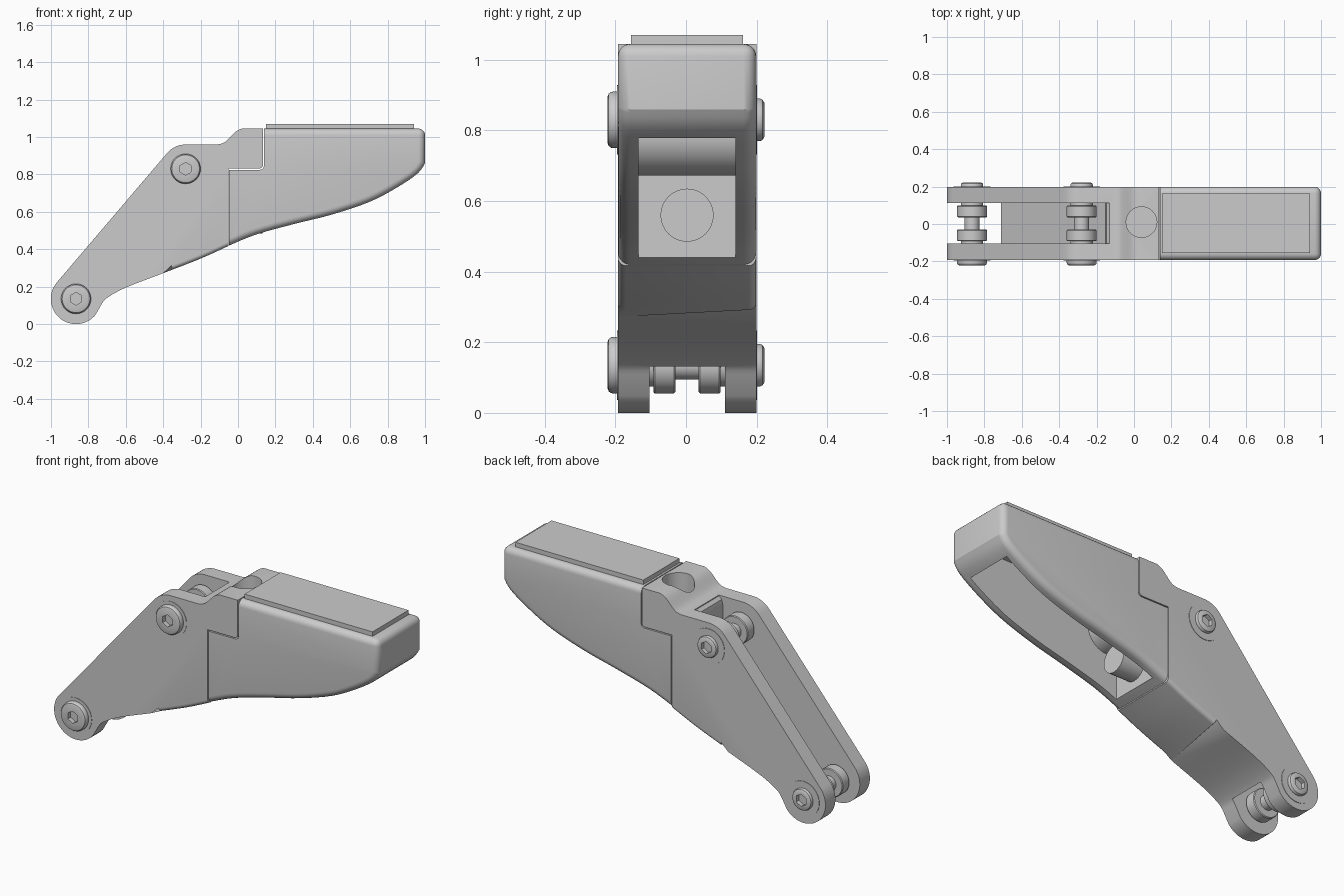
import bpy, bmesh
from math import sin, cos, pi, radians
from mathutils import Vector, Matrix

if "Cube" in bpy.data.objects:
    bpy.data.objects.remove(bpy.data.objects["Cube"])

Y0, Y1, YC = -0.193, 0.199, 0.003


def finish(name, bm):
    bmesh.ops.recalc_face_normals(bm, faces=bm.faces)
    me = bpy.data.meshes.new(name)
    bm.to_mesh(me)
    bm.free()
    ob = bpy.data.objects.new(name, me)
    bpy.context.collection.objects.link(ob)
    return ob


def arc(cx, cz, r, a0, a1, n=24):
    angs = [radians(a0 + (a1 - a0) * i / n) for i in range(n + 1)]
    return [(cx + r * cos(a), cz + r * sin(a)) for a in angs]


def spline(pts, n=4):
    """Smooth curve through the points (Catmull-Rom)."""
    p = [Vector(q) for q in [pts[0]] + pts + [pts[-1]]]
    out = []
    for i in range(1, len(p) - 2):
        a, b, c, d = p[i - 1:i + 3]
        for k in range(n):
            t = k / n
            v = 0.5 * (2 * b + (c - a) * t + (2 * a - 5 * b + 4 * c - d) * t * t
                       + (3 * b - a - 3 * c + d) * t ** 3)
            out.append((v.x, v.y))
    return out + [tuple(pts[-1])]


def extrude(name, prof, y0, y1, pick=None, width=0.03):
    """Extrude an x-z profile along y; round the edges chosen by pick(mid, is_cap)."""
    bm = bmesh.new()
    f = bm.faces.new([bm.verts.new((x, y0, z)) for x, z in prof])
    r = bmesh.ops.extrude_face_region(bm, geom=[f])
    bmesh.ops.translate(bm, vec=(0, y1 - y0, 0),
                        verts=[v for v in r['geom'] if isinstance(v, bmesh.types.BMVert)])
    bmesh.ops.recalc_face_normals(bm, faces=bm.faces)
    if pick:
        edges = []
        for e in bm.edges:
            a, b = (v.co for v in e.verts)
            if pick((a + b) / 2, abs(a.y - b.y) < 1e-5):
                edges.append(e)
        bmesh.ops.bevel(bm, geom=edges, offset=width, segments=5, profile=0.5,
                        affect='EDGES', clamp_overlap=False)
    return finish(name, bm)


def cylinder(name, r, length, loc, axis='Z', n=48):
    bm = bmesh.new()
    rot = {'Z': Matrix(), 'X': Matrix.Rotation(pi / 2, 4, 'Y'),
           'Y': Matrix.Rotation(pi / 2, 4, 'X')}[axis]
    bmesh.ops.create_cone(bm, cap_ends=True, segments=n, radius1=r, radius2=r,
                          depth=length, matrix=Matrix.Translation(loc) @ rot)
    return finish(name, bm)


def lathe_y(name, prof, cx, cz, n=48):
    """Revolve (radius, y) points around a y axis, capping both ends."""
    bm = bmesh.new()
    rings = [[bm.verts.new((cx + r * cos(2 * pi * i / n), y, cz + r * sin(2 * pi * i / n)))
              for i in range(n)] for r, y in prof]
    for a, b in zip(rings, rings[1:]):
        for i in range(n):
            j = (i + 1) % n
            bm.faces.new((a[i], a[j], b[j], b[i]))
    bm.faces.new(rings[0])
    bm.faces.new(rings[-1])
    return finish(name, bm)


def activate(ob):
    bpy.ops.object.select_all(action='DESELECT')
    ob.select_set(True)
    bpy.context.view_layer.objects.active = ob


def cut(ob, cutter):
    m = ob.modifiers.new("cut", 'BOOLEAN')
    m.operation, m.solver, m.object = 'DIFFERENCE', 'EXACT', cutter
    activate(ob)
    bpy.ops.object.modifier_apply(modifier=m.name)
    bpy.data.objects.remove(cutter)


def smooth(ob):
    activate(ob)
    bpy.ops.object.shade_smooth_by_angle(angle=radians(30))


# lever arm: side plates joined by a web, with slot and adjuster hole
low, high = (-0.866, 0.135), (-0.28, 0.83)
arm_prof = (spline([(-0.052, 0.417), (-0.2, 0.35), (-0.4, 0.272), (-0.6, 0.195), (-0.7, 0.14), (-0.73, 0.105)])
            + arc(*low, 0.135, -40, -220, 32)
            + arc(*high, 0.13, 140, 90, 12)
            + spline([(-0.11, 0.96), (-0.07, 0.973), (-0.015, 1.027), (0.02, 1.045)])
            + [(0.133, 1.045)]
            + arc(0.113, 0.851, 0.02, 0, -90, 6)
            + [(-0.052, 0.831)])
arm = extrude("lever_arm", arm_prof, Y0, Y1,
              lambda m, cap: cap and -0.68 < m.x < -0.0521 and m.z < 0.58 and m.z < 0.45 + 0.45 * m.x, 0.022)
slot = [(-1.1, -0.1), (-0.71, -0.1), (-0.71, 0.14), (-0.155, 0.83), (-0.155, 0.91),
        (-0.148, 0.94), (-0.13, 0.955), (-0.13, 1.2), (-1.1, 1.2)]
cut(arm, extrude("slot_cutter", slot, -0.104, 0.111))
cut(arm, cylinder("hole_cutter", 0.082, 0.5, (0.04, 0.01, 1.09)))
smooth(arm)

# rest block: rounded shell, hollow from below
pad_prof = ([(-0.048, 0.825)]
            + [(-0.048, 0.42)]
            + spline([(-0.048, 0.42), (0.1, 0.48), (0.3, 0.535), (0.5, 0.585), (0.7, 0.652),
                      (0.85, 0.73), (0.96, 0.805), (1.0, 0.86)])[1:]
            + [(1.0, 1.045), (0.138, 1.045)]
            + arc(0.118, 0.845, 0.02, 0, -90, 6))


def pad_edges(m, cap):
    if cap:
        return not (m.x < 0.1381 and m.z > 0.6)
    return m.x > 0.999 and m.z > 1.04


pad = extrude("rest_block", pad_prof, Y0, Y1, pad_edges, 0.035)
cavity = ([(0.0, 0.2), (0.0, 0.672)] + arc(0.06, 0.792, 0.12, -90, 0, 10)
          + [(0.18, 0.96), (0.90, 0.96), (0.925, 0.8), (0.925, 0.2)])
cut(pad, extrude("cavity_cutter", cavity, -0.134, 0.14,
                 lambda m, cap: (not cap) and m.x > 0.92 and m.z > 0.7, 0.01))
smooth(pad)

# top plate
extrude("top_plate", [(0.15, 1.04), (0.94, 1.04), (0.94, 1.07), (0.15, 1.07)], -0.156, 0.162)

# adjuster rod inside the rest block
smooth(cylinder("adjuster_rod", 0.075, 0.17, (0.045, YC, 0.56), 'X'))

# two hinge pins: rounded heads, flush washers, bushings, hex sockets
pin = [(0.066, -0.222), (0.074, -0.219), (0.079, -0.212), (0.08, -0.205), (0.08, -0.1955),
       (0.098, -0.1955), (0.098, -0.18), (0.06, -0.18), (0.06, -0.092),
       (0.076, -0.092), (0.08, -0.088), (0.08, -0.034), (0.076, -0.03), (0.04, -0.03),
       (0.04, 0.036), (0.076, 0.036), (0.08, 0.04), (0.08, 0.094), (0.076, 0.098),
       (0.06, 0.098), (0.06, 0.185), (0.098, 0.185), (0.098, 0.2015), (0.06, 0.2015),
       (0.06, 0.21), (0.057, 0.217), (0.048, 0.222)]
for label, (x, z) in (("lower", low), ("upper", high)):
    ob = lathe_y(label + "_hinge_pin", pin, x, z)
    for y in (-0.222, 0.222):
        cut(ob, cylinder("socket_cutter", 0.034, 0.05, (x, y, z), 'Y', 6))
    smooth(ob)
